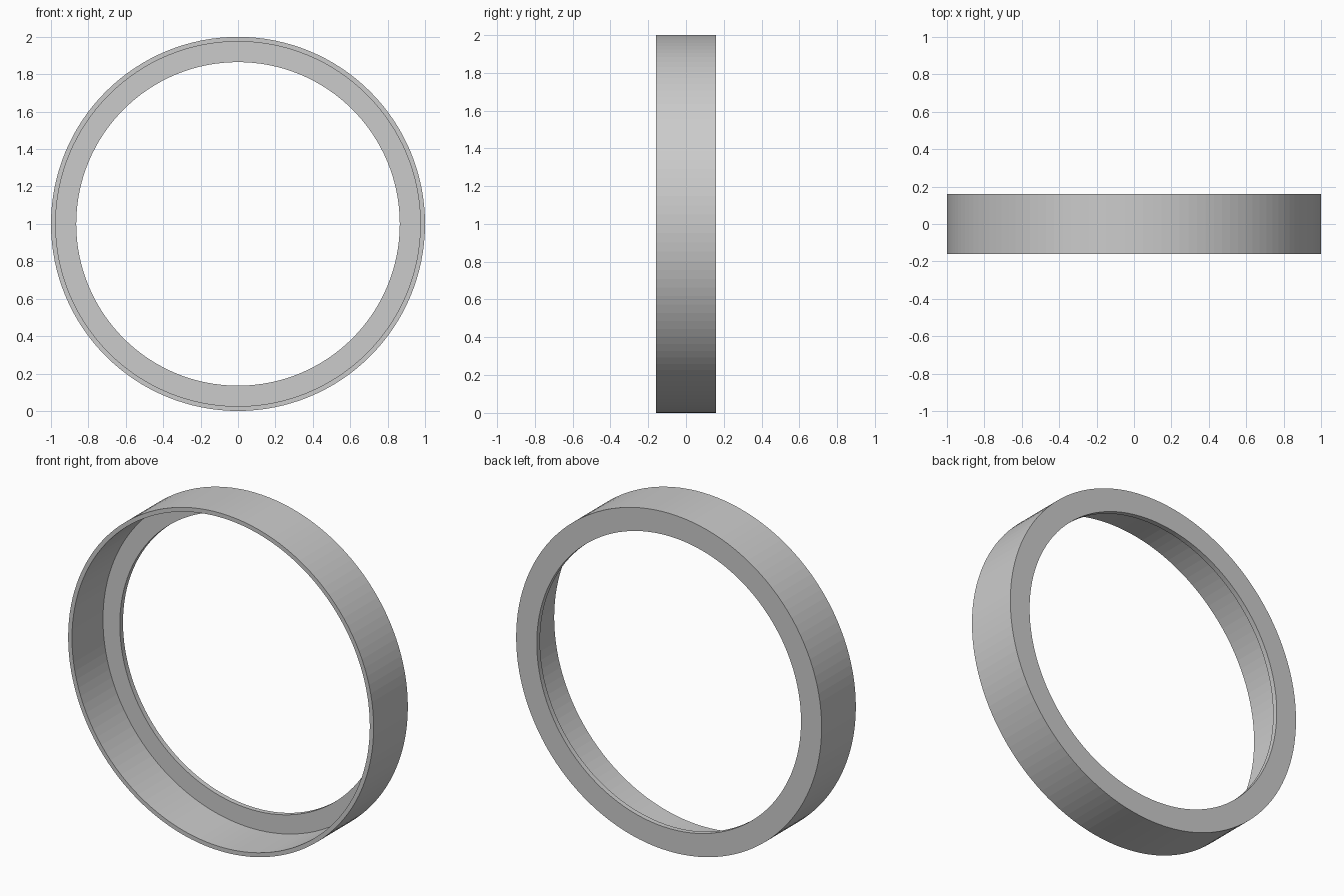
import bpy
import bmesh
import math
from mathutils import Matrix, Vector

cube = bpy.data.objects.get("Cube")
if cube:
    bpy.data.objects.remove(cube, do_unlink=True)

SEGMENTS = 128
OUTER, WALL, BORE = 1.0, 0.975, 0.865   # radii
HALF = 0.16                             # half of the depth
FLANGE = 0.03                           # thickness of the rear flange

# Plain grey material
grey = bpy.data.materials.new("light grey")
grey.use_nodes = True
colour = (0.6, 0.6, 0.6, 1.0)
grey.diffuse_color = colour
grey.node_tree.nodes["Principled BSDF"].inputs["Base Color"].default_value = colour

# L-shaped section: thin outer wall with an inward flange at the back
profile = [
    (OUTER, -HALF), (OUTER, HALF), (BORE, HALF),
    (BORE, HALF - FLANGE), (WALL, HALF - FLANGE), (WALL, -HALF),
]

# Revolve the section around the y axis
bm = bmesh.new()
rings = []
for i in range(SEGMENTS):
    turn = Matrix.Rotation(math.tau * i / SEGMENTS, 3, 'Y')
    rings.append([bm.verts.new(turn @ Vector((r, y, 0)) + Vector((0, 0, OUTER)))
                  for r, y in profile])
for i, ring in enumerate(rings):
    following = rings[(i + 1) % SEGMENTS]
    for j in range(len(profile)):
        k = (j + 1) % len(profile)
        bm.faces.new((ring[j], ring[k], following[k], following[j]))
bmesh.ops.recalc_face_normals(bm, faces=bm.faces)

mesh = bpy.data.meshes.new("flanged_ring")
bm.to_mesh(mesh)
bm.free()
mesh.materials.append(grey)
flanged_ring = bpy.data.objects.new("flanged_ring", mesh)
bpy.context.collection.objects.link(flanged_ring)
